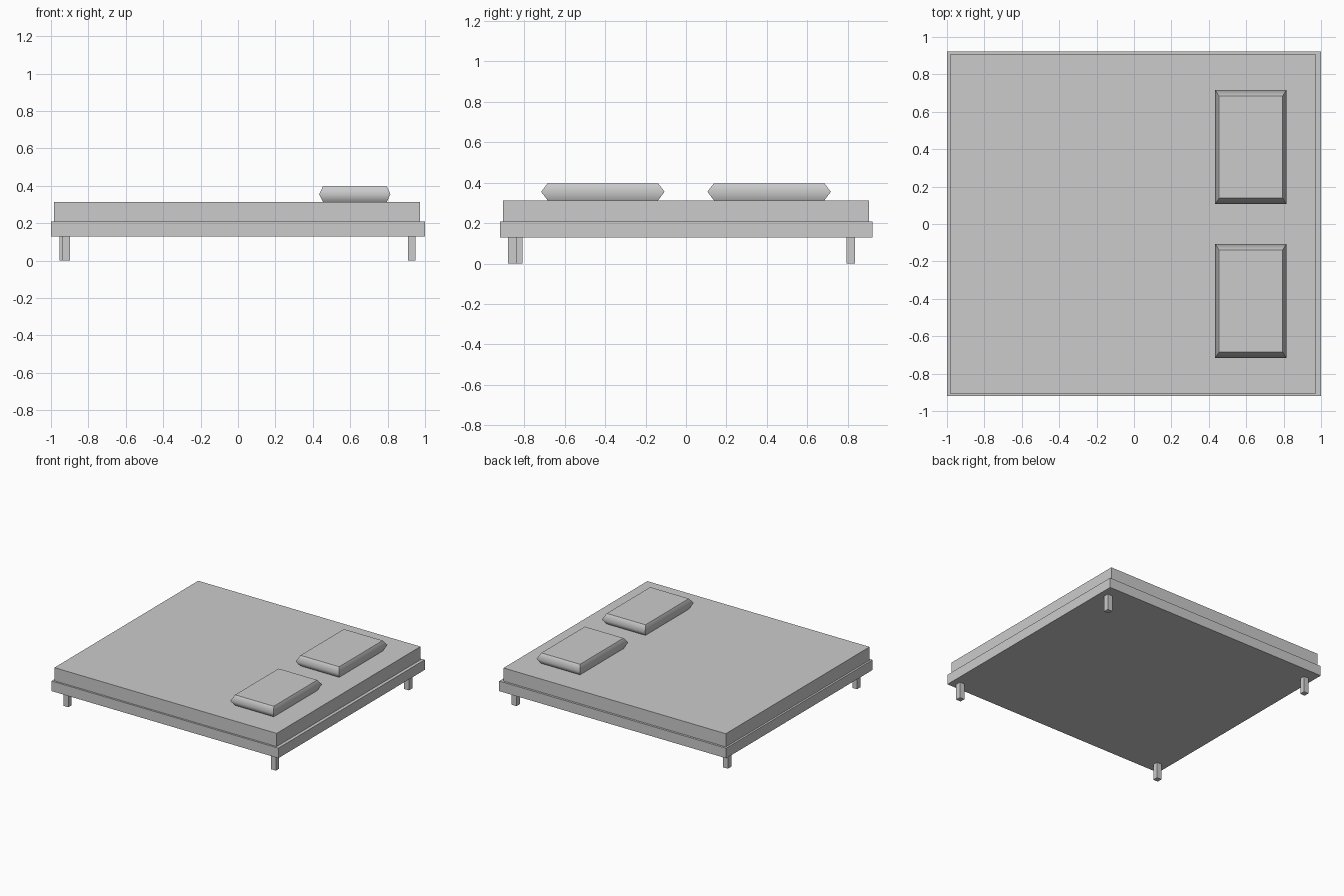
import bpy, bmesh

if "Cube" in bpy.data.objects:
    bpy.data.objects.remove(bpy.data.objects["Cube"])


def make_object(name, bm):
    bmesh.ops.recalc_face_normals(bm, faces=bm.faces[:])
    mesh = bpy.data.meshes.new(name)
    bm.to_mesh(mesh)
    bm.free()
    obj = bpy.data.objects.new(name, mesh)
    bpy.context.collection.objects.link(obj)
    return obj


def box(name, lo, hi):
    bm = bmesh.new()
    bmesh.ops.create_cube(bm, size=1)
    for v in bm.verts:
        v.co = [lo[i] + (v.co[i] + 0.5) * (hi[i] - lo[i]) for i in range(3)]
    return make_object(name, bm)


def pillow(name, x0, x1, y0, y1, z0, z1, inset_x, inset_y):
    # Three stacked rectangles: narrow bottom, wide belt, narrow top
    bm = bmesh.new()
    rings = []
    for z, k in ((z0, 1), ((z0 + z1) / 2, 0), (z1, 1)):
        a, b = inset_x * k, inset_y * k
        rings.append([bm.verts.new((x, y, z)) for x, y in (
            (x0 + a, y0 + b), (x1 - a, y0 + b), (x1 - a, y1 - b), (x0 + a, y1 - b))])
    bm.faces.new(rings[0][::-1])
    bm.faces.new(rings[2])
    for low, high in zip(rings, rings[1:]):
        for i in range(4):
            j = (i + 1) % 4
            bm.faces.new((low[i], low[j], high[j], high[i]))
    # Soft only across the belt; crisp corners and flat top
    for f in bm.faces:
        f.smooth = True
    belt = set(rings[1])
    for e in bm.edges:
        e.smooth = all(v in belt for v in e.verts)
    return make_object(name, bm)


# Base frame and mattress
box("bed_frame", (-1, -0.92, 0.128), (1, 0.922, 0.208))
box("mattress", (-0.984, -0.905, 0.208), (0.974, 0.905, 0.313))

# Four short square legs, slightly unevenly placed
leg = 0.042
for name, x, y in (("front_left_leg", -0.94, -0.852),
                   ("front_right_leg", 0.908, -0.88),
                   ("back_left_leg", -0.955, 0.794),
                   ("back_right_leg", 0.908, 0.794)):
    box(name, (x, y, 0), (x + leg, y + leg, 0.13))

# Two pillows at the head end
for name, y0 in (("front_pillow", -0.717), ("back_pillow", 0.106)):
    pillow(name, 0.434, 0.815, y0, y0 + 0.611, 0.313, 0.397, 0.02, 0.032)
